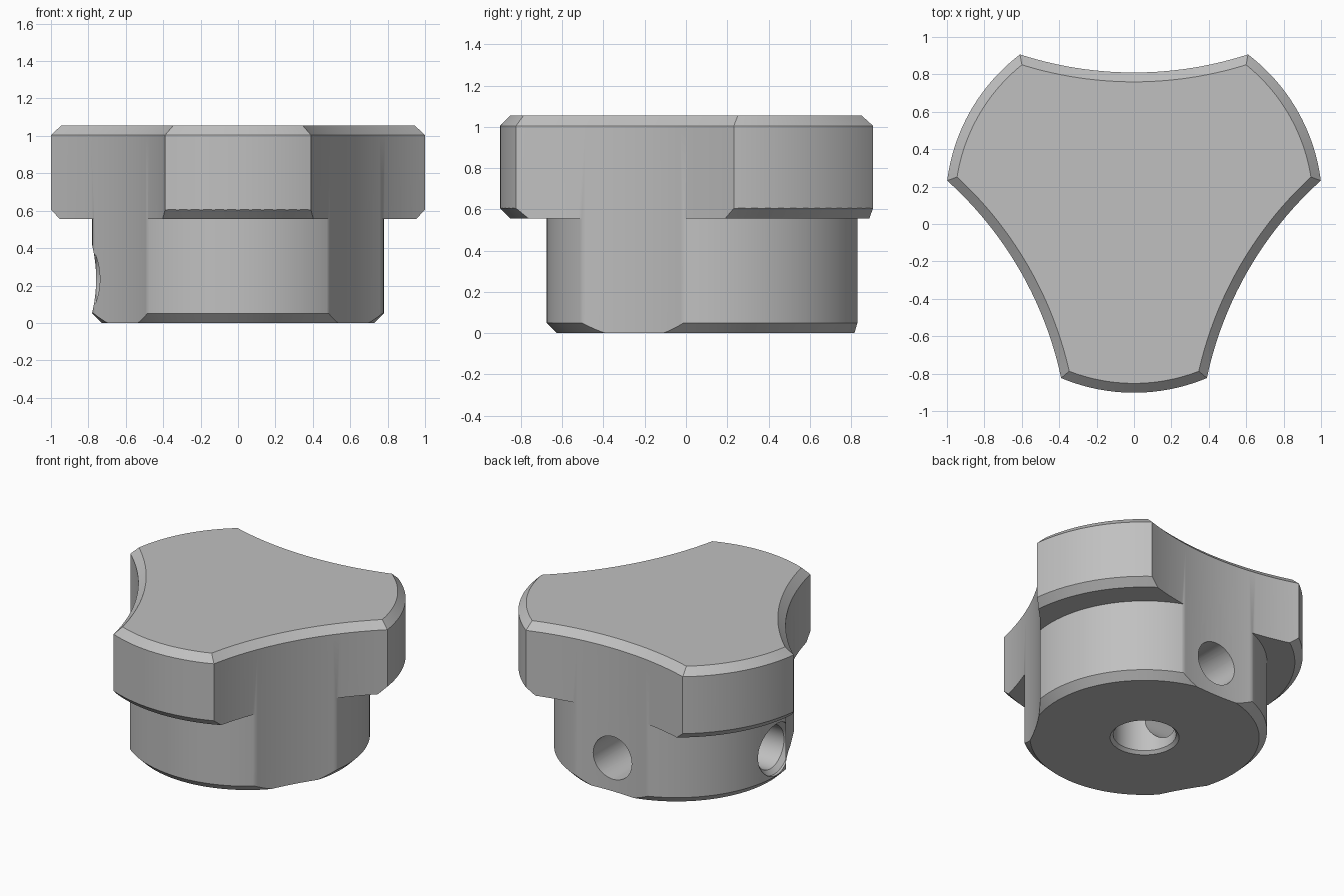
import bpy, bmesh, math
from mathutils import Matrix, Vector

if "Cube" in bpy.data.objects:
    bpy.data.objects.remove(bpy.data.objects["Cube"])

CENTRE_Y = 0.105                  # axis of the three-lobed shape
LOBE_R = 1.007                    # outer radius of the lobes
SCALLOP_R, SCALLOP_D = 1.97, 2.675
CHAMFER = 0.05
HOLE_Z = 0.235


def new_object(name, bm):
    bmesh.ops.recalc_face_normals(bm, faces=bm.faces)
    mesh = bpy.data.meshes.new(name)
    bm.to_mesh(mesh)
    bm.free()
    obj = bpy.data.objects.new(name, mesh)
    bpy.context.collection.objects.link(obj)
    return obj


def loft(name, rings):
    """Skin closed rings of points and cap both ends."""
    bm = bmesh.new()
    loops = [[bm.verts.new(p) for p in ring] for ring in rings]
    n = len(loops[0])
    for a, b in zip(loops, loops[1:]):
        for i in range(n):
            j = (i + 1) % n
            bm.faces.new((a[i], a[j], b[j], b[i]))
    bm.faces.new(loops[0][::-1])
    bm.faces.new(loops[-1])
    return new_object(name, bm)


def outline(inset, z, steps=28):
    """Three lobes joined by three concave scallops."""
    r, s, d = LOBE_R - inset, SCALLOP_R + inset, SCALLOP_D
    alpha = math.acos((r * r + d * d - s * s) / (2 * r * d))
    beta = math.asin(r * math.sin(alpha) / s)
    lobe = math.radians(120) - 2 * alpha
    points = []
    for k in range(3):
        turn = Matrix.Rotation(math.radians(90 + 120 * k), 3, 'Z')
        for i in range(steps):
            t = beta * (2 * i / steps - 1)
            points.append(turn @ Vector((d - s * math.cos(t), s * math.sin(t), z)))
        for i in range(steps):
            t = alpha + lobe * i / steps
            points.append(turn @ Vector((r * math.cos(t), r * math.sin(t), z)))
    return [p + Vector((0, CENTRE_Y, 0)) for p in points]


def lathe(name, profile, matrix, steps=96):
    """Revolve (radius, height) pairs, then place them with a matrix."""
    def ring(r, z):
        angles = [math.tau * i / steps for i in range(steps)]
        return [matrix @ Vector((r * math.cos(a), r * math.sin(a), z)) for a in angles]
    return loft(name, [ring(r, z) for r, z in profile])


def combine(target, tool, operation):
    mod = target.modifiers.new(operation.title(), 'BOOLEAN')
    mod.operation = operation
    mod.solver = 'EXACT'
    mod.object = tool
    tool.hide_render = True
    bpy.context.view_layer.objects.active = target
    bpy.ops.object.modifier_apply(modifier=mod.name)
    bpy.data.objects.remove(tool)


axis = Matrix.Translation((0, CENTRE_Y, 0))

# Three-lobed prism with a chamfered top edge
knob = loft("knob_body", [outline(0, -0.2), outline(0, 1.005), outline(CHAMFER, 1.055)])

# Turned envelope: chamfered hub, underside of the head and lobe chamfer
envelope = lathe("turned_envelope", [
    (0.73, 0), (0.78, 0.05), (0.78, 0.555), (0.957, 0.555), (1.257, 0.855), (1.257, 1.3)], axis)
combine(knob, envelope, 'INTERSECT')

# Central blind bore with a chamfered mouth
bore = lathe("bore_cutter", [(0.24, -0.02), (0.2, 0.02), (0.2, 0.6)], axis, 64)
combine(knob, bore, 'DIFFERENCE')

# Cross hole at the back, running into the bore
to_back = axis @ Matrix.Translation((0, 0, HOLE_Z)) @ Matrix.Rotation(math.radians(-90), 4, 'X')
combine(knob, lathe("back_hole_cutter", [(0.15, 0.03), (0.15, 1)], to_back, 48), 'DIFFERENCE')

# Countersunk cross hole on the side
to_side = axis @ Matrix.Translation((0, 0, HOLE_Z)) @ Matrix.Rotation(math.radians(-90), 4, 'Y')
side_hole = lathe("side_hole_cutter", [(0.15, 0.03), (0.15, 0.73), (0.18, 0.76), (0.18, 1)], to_side, 48)
combine(knob, side_hole, 'DIFFERENCE')

# Single grey material
grey = bpy.data.materials.new("plain_grey")
grey.use_nodes = True
colour = (0.53, 0.53, 0.53, 1)
grey.diffuse_color = colour
grey.node_tree.nodes["Principled BSDF"].inputs["Base Color"].default_value = colour
knob.data.materials.clear()
knob.data.materials.append(grey)
for face in knob.data.polygons:
    face.material_index = 0

bpy.ops.object.select_all(action='DESELECT')
knob.select_set(True)
bpy.context.view_layer.objects.active = knob
bpy.ops.object.shade_smooth_by_angle(angle=math.radians(30))
